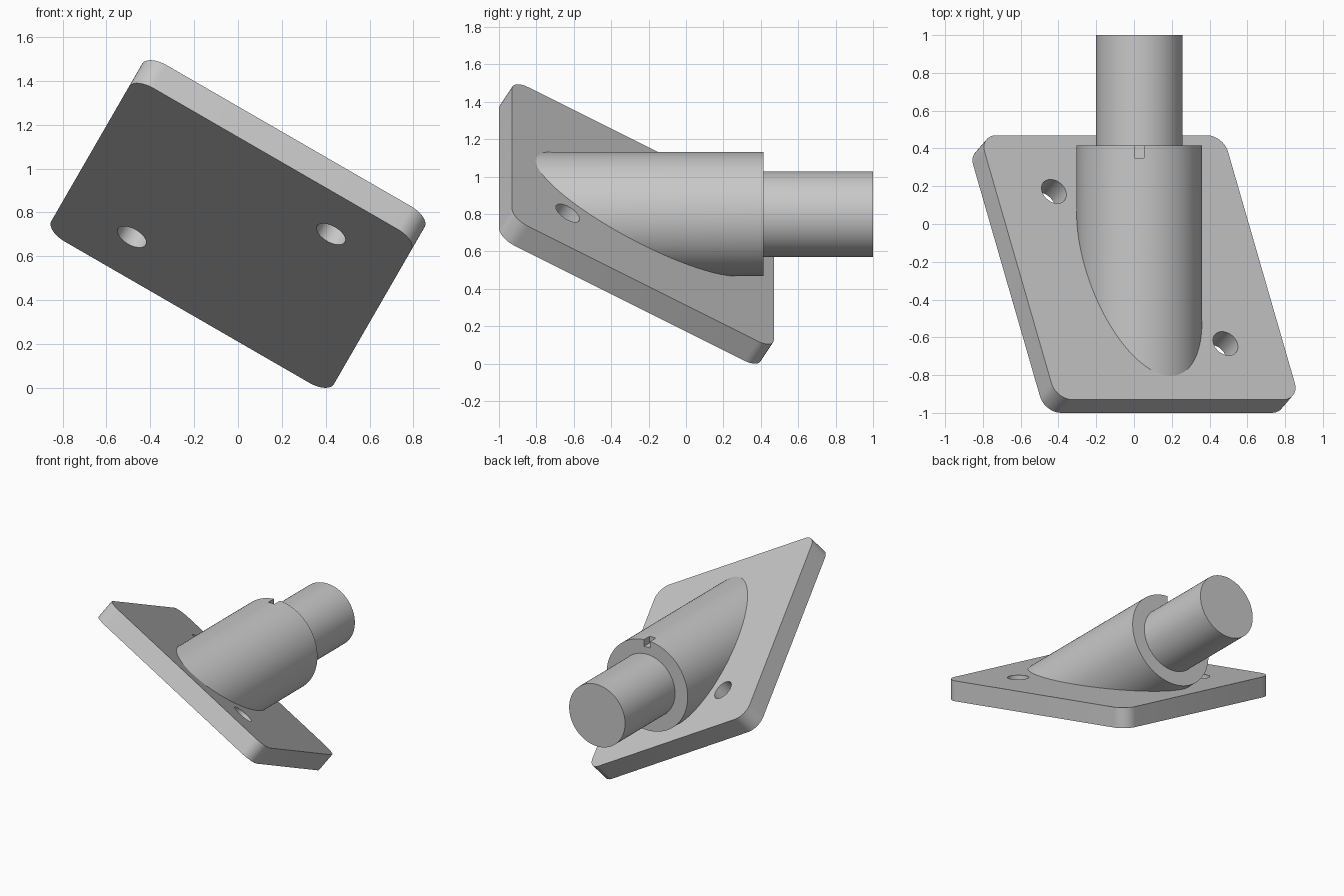
import bpy
import bmesh
from mathutils import Matrix, Vector
from math import radians

if "Cube" in bpy.data.objects:
    bpy.data.objects.remove(bpy.data.objects["Cube"])

grey = bpy.data.materials.new("machined grey")
grey.use_nodes = True
colour = (0.58, 0.58, 0.58, 1)
grey.diffuse_color = colour
grey.node_tree.nodes["Principled BSDF"].inputs["Base Color"].default_value = colour

# Tilted frame of the plate: long edge, short edge, face normal
tilt = (Matrix.Translation((0, -0.265, 0.747))
        @ Matrix.Rotation(radians(30), 4, 'Y')
        @ Matrix.Rotation(radians(-30), 4, 'X'))
half_long, half_short, thickness = 0.744, 0.808, 0.14
axis_x, axis_z = 0.028, 0.80


def add_object(name, bm, matrix=Matrix()):
    bmesh.ops.transform(bm, matrix=matrix, verts=bm.verts)
    bmesh.ops.recalc_face_normals(bm, faces=bm.faces)
    mesh = bpy.data.meshes.new(name)
    bm.to_mesh(mesh)
    bm.free()
    mesh.materials.append(grey)
    obj = bpy.data.objects.new(name, mesh)
    bpy.context.collection.objects.link(obj)
    return obj


def box(size):
    bm = bmesh.new()
    bmesh.ops.create_cube(bm, size=1)
    bmesh.ops.scale(bm, vec=size, verts=bm.verts)
    return bm


def cylinder(radius, depth, sides=96):
    bm = bmesh.new()
    bmesh.ops.create_cone(bm, cap_ends=True, segments=sides,
                          radius1=radius, radius2=radius, depth=depth)
    return bm


def along_y(start, end):
    return (Matrix.Translation((axis_x, (start + end) / 2, axis_z))
            @ Matrix.Rotation(radians(90), 4, 'X'))


def select_only(obj):
    bpy.ops.object.select_all(action='DESELECT')
    obj.select_set(True)
    bpy.context.view_layer.objects.active = obj


def cut(obj, cutter):
    select_only(obj)
    mod = obj.modifiers.new("cut", 'BOOLEAN')
    mod.operation = 'DIFFERENCE'
    mod.solver = 'EXACT'
    mod.object = cutter
    cutter.hide_render = True
    bpy.ops.object.modifier_apply(modifier=mod.name)
    bpy.data.objects.remove(cutter)


# Mounting plate with rounded corners
bm = box((2 * half_long, 2 * half_short, thickness))
corners = [e for e in bm.edges
           if abs(e.verts[0].co.z - e.verts[1].co.z) > thickness / 2]
bmesh.ops.bevel(bm, geom=corners, offset=0.1, segments=10,
                profile=0.5, affect='EDGES')
plate = add_object("mounting_plate", bm, tilt)

# Two bolt holes at opposite corners
for side in (-1, 1):
    place = tilt @ Matrix.Translation((side * 0.39, -side * 0.465, 0))
    cut(plate, add_object("hole_cutter", cylinder(0.073, 0.5, 48), place))

# Collar, trimmed obliquely just under the back face of the plate
start, end = -1.4, 0.415
bm = cylinder(0.332, end - start)
bmesh.ops.transform(bm, matrix=along_y(start, end), verts=bm.verts)
normal = (tilt.to_3x3() @ Vector((0, 0, 1))).normalized()
trim = bmesh.ops.bisect_plane(bm, geom=bm.verts[:] + bm.edges[:] + bm.faces[:],
                              plane_co=tilt @ Vector((0, 0, 0.06)),
                              plane_no=normal, clear_inner=True)
rim = [e for e in trim["geom_cut"] if isinstance(e, bmesh.types.BMEdge)]
bmesh.ops.holes_fill(bm, edges=rim, sides=0)
collar = add_object("collar", bm)

# Alignment notch in the collar rim
place = Matrix.Translation((axis_x, end, axis_z + 0.332))
cut(collar, add_object("notch_cutter", box((0.05, 0.13, 0.1)), place))

# Shaft
shaft = add_object("shaft", cylinder(0.229, 0.6), along_y(0.4, 1.0))

for obj in (plate, collar, shaft):
    select_only(obj)
    bpy.ops.object.shade_smooth_by_angle(angle=radians(30))
